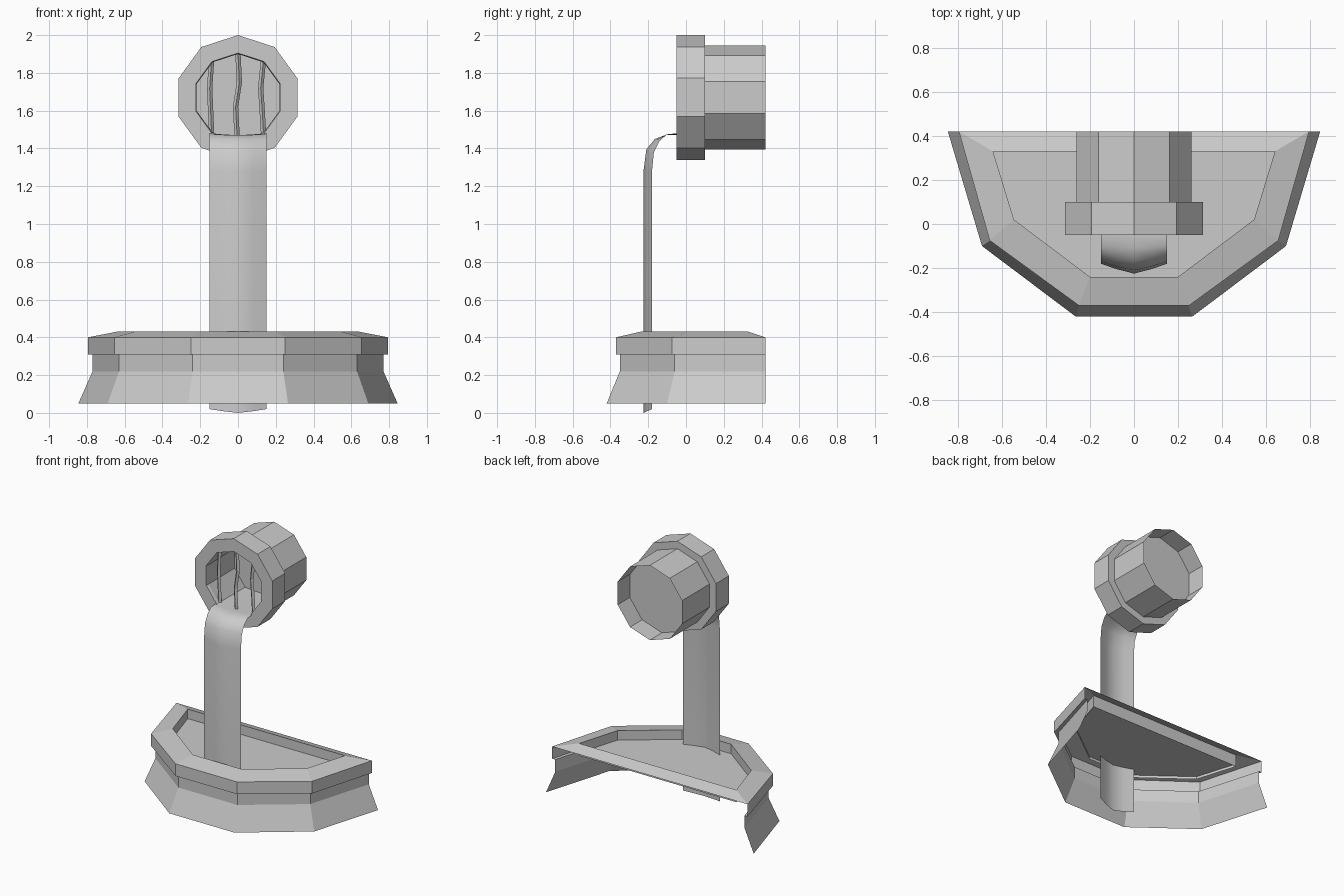
import bpy, math
from math import sin, cos, pi

if "Cube" in bpy.data.objects:
    bpy.data.objects.remove(bpy.data.objects["Cube"])


def loft(name, rows, ring=False, loop=False, caps=False):
    """Bridge rows of points; ring closes each row, loop joins last row to first."""
    n = len(rows[0])
    verts = [p for r in rows for p in r]
    faces = []
    for i in range(len(rows) if loop else len(rows) - 1):
        a, b = i * n, ((i + 1) % len(rows)) * n
        for j in range(n if ring else n - 1):
            k = (j + 1) % n
            faces.append((a + j, a + k, b + k, b + j))
    if caps:
        faces.append(tuple(range(n))[::-1])
        faces.append(tuple(range(len(verts) - n, len(verts))))
    return make(name, verts, faces)


def make(name, verts, faces):
    me = bpy.data.meshes.new(name)
    me.from_pydata(verts, [], faces)
    me.update()
    ob = bpy.data.objects.new(name, me)
    bpy.context.collection.objects.link(ob)
    return ob


def decagon(y, r):
    return [(r * sin(2 * pi * i / 10), y, 1.67 + r * cos(2 * pi * i / 10)) for i in range(10)]


def half_basin(z, back, side, front):
    """Mirrored half-hexagon outline, from back left round the front to back right."""
    right = [front, side, back]
    pts = [(-x, y) for x, y in reversed(right)] + right
    return [(x, y, z) for x, y in pts]


# Spout: pipe, flange and recessed mouth
loft("spout_pipe", [decagon(y, r) for y, r in (
    (0.28, 0.235), (-0.03, 0.23), (-0.05, 0.235), (-0.05, 0.33), (0.10, 0.33),
    (0.10, 0.275), (0.42, 0.275))], ring=True)
make("spout_back_plate", decagon(0.28, 0.274), [tuple(range(10))])

# Wavy bars inside the mouth
bars = [
    [(-0.14, 1.87), (-0.15, 1.72), (-0.145, 1.6), (-0.14, 1.48)],
    [(0.0, 1.90), (0.007, 1.75), (-0.013, 1.62), (-0.005, 1.47)],
    [(0.135, 1.87), (0.12, 1.72), (0.128, 1.6), (0.135, 1.48)],
]
for i, path in enumerate(bars):
    rows = [[(x + 0.014 * cos(a * pi / 2), -0.01 + 0.014 * sin(a * pi / 2), z)
             for a in range(4)] for x, z in path]
    loft(f"grate_bar_{i + 1}", rows, ring=True, caps=True)

# Falling water sheet: edge path blends to centre path (y, z)
edge = [(0.28, 1.48), (-0.05, 1.48), (-0.10, 1.475), (-0.14, 1.44),
        (-0.17, 1.38), (-0.18, 1.28), (-0.18, 0.02)]
mid = [(0.28, 1.47), (-0.05, 1.47), (-0.11, 1.47), (-0.165, 1.45),
       (-0.21, 1.395), (-0.225, 1.28), (-0.225, 0.0)]
rows = []
for (ye, ze), (ym, zm) in zip(edge, mid):
    rows.append([(x, ye + (ym - ye) * t, ze + (zm - ze) * t)
                 for x, t in ((-0.15, 0), (-0.08, 0.55), (0, 1), (0.08, 0.55), (0.15, 0))])
water = loft("water_stream", rows)
bpy.context.view_layer.objects.active = water
water.select_set(True)
bpy.ops.object.shade_smooth_by_angle(angle=math.radians(35))

# Basin wall: flared skirt with overhanging lip, open at the back
skirt = ((0.77, 0.42), (0.63, -0.06), (0.24, -0.35))
lip = ((0.795, 0.42), (0.655, -0.075), (0.25, -0.37))
loft("basin_wall", [
    half_basin(0.05, (0.845, 0.42), (0.69, -0.10), (0.265, -0.42)),
    half_basin(0.22, *skirt),
    half_basin(0.31, *skirt),
    half_basin(0.31, *lip),
    half_basin(0.40, *lip)])

# Basin rim: sloped top all the way round and inner drop to the water
inner = ((0.64, 0.33), (0.545, 0.02), (0.20, -0.24))
loft("basin_rim", [half_basin(0.40, *lip), half_basin(0.43, *inner),
                   half_basin(0.34, *inner)], ring=True)

# Pool surface
make("pool_water", half_basin(0.36, *inner), [tuple(range(6))])
